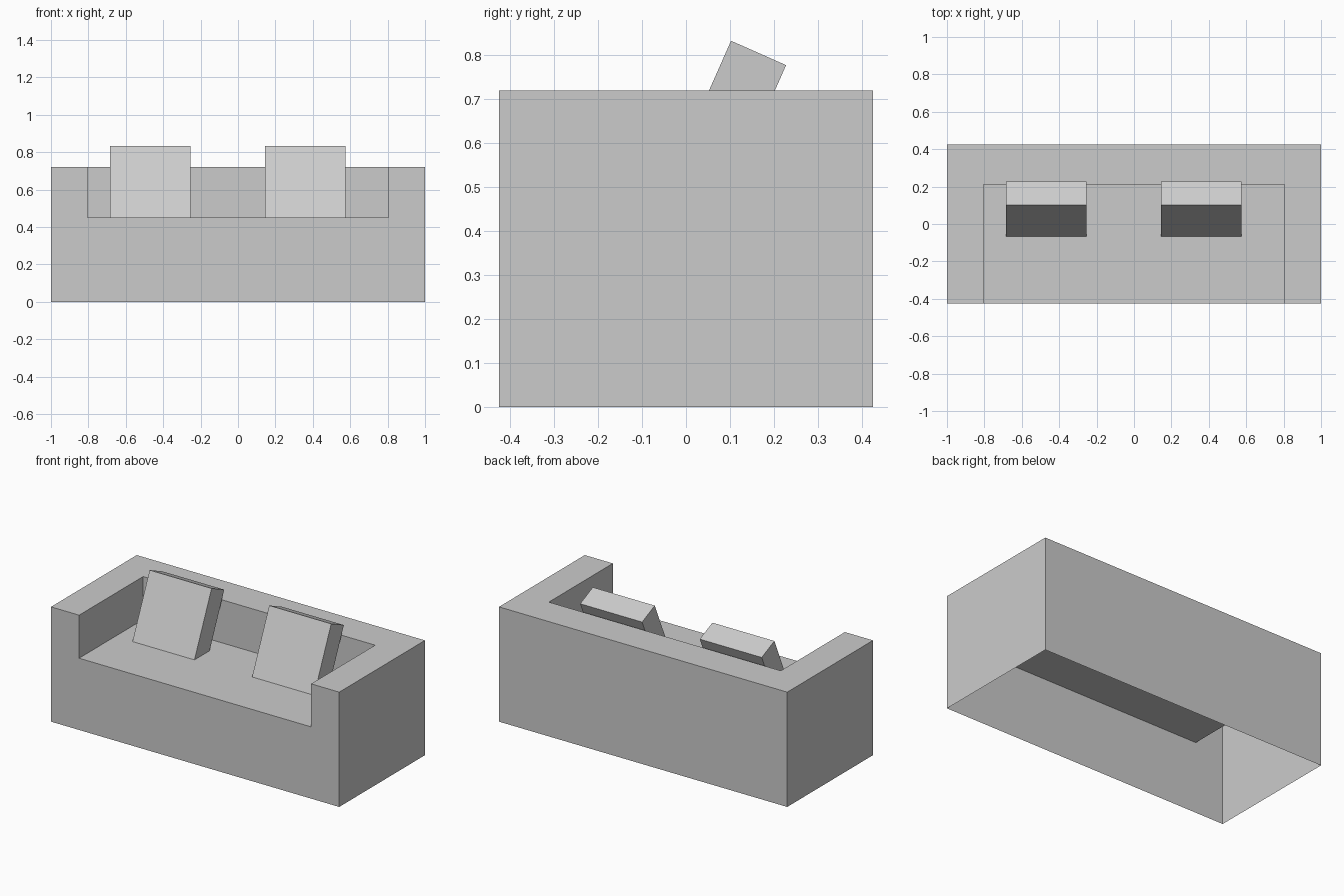
import bpy
import bmesh
import math
from mathutils import Matrix

if "Cube" in bpy.data.objects:
    bpy.data.objects.remove(bpy.data.objects["Cube"], do_unlink=True)

# Overall sizes
W, D, H = 1.0, 0.425, 0.72            # half width, half depth, height
ARM, BACK, SEAT = 0.805, 0.21, 0.45   # inner arm side, backrest front, seat height

grey = bpy.data.materials.new("grey_fabric")
grey.use_nodes = True
colour = (0.6, 0.6, 0.6, 1)
grey.diffuse_color = colour
grey.node_tree.nodes["Principled BSDF"].inputs["Base Color"].default_value = colour


def add_object(name, bm):
    mesh = bpy.data.meshes.new(name)
    bm.to_mesh(mesh)
    bm.free()
    mesh.materials.append(grey)
    obj = bpy.data.objects.new(name, mesh)
    bpy.context.collection.objects.link(obj)
    return obj


# Sofa body: a thin shell, open underneath
bm = bmesh.new()


def face(*points):
    bm.faces.new([bm.verts.new(p) for p in points])


# front panel with the seat notch
face((-W, -D, 0), (W, -D, 0), (W, -D, H), (ARM, -D, H), (ARM, -D, SEAT),
     (-ARM, -D, SEAT), (-ARM, -D, H), (-W, -D, H))
# back panel
face((W, D, 0), (-W, D, 0), (-W, D, H), (W, D, H))
# seat and front of the backrest
face((-ARM, -D, SEAT), (ARM, -D, SEAT), (ARM, BACK, SEAT), (-ARM, BACK, SEAT))
face((-ARM, BACK, SEAT), (ARM, BACK, SEAT), (ARM, BACK, H), (-ARM, BACK, H))
# top rim around the seat
face((-W, -D, H), (-ARM, -D, H), (-ARM, BACK, H), (ARM, BACK, H),
     (ARM, -D, H), (W, -D, H), (W, D, H), (-W, D, H))
# outer and inner arm sides, wound to face outward on both sides
for s in (-1, 1):
    outer = [(s * W, -D, 0), (s * W, D, 0), (s * W, D, H), (s * W, -D, H)]
    inner = [(s * ARM, -D, SEAT), (s * ARM, -D, H), (s * ARM, BACK, H), (s * ARM, BACK, SEAT)]
    face(*outer[::s])
    face(*inner[::s])
bmesh.ops.remove_doubles(bm, verts=bm.verts[:], dist=0.0001)
add_object("sofa_body", bm)

# Square cushions leaning back, sunk slightly into the seat
for name, x in (("right_cushion", -0.47), ("left_cushion", 0.36)):
    bm = bmesh.new()
    bmesh.ops.create_cube(bm, size=1, matrix=Matrix.Diagonal((0.43, 0.137, 0.43, 1)))
    cushion = add_object(name, bm)
    cushion.location = (x, 0.078, 0.609)
    cushion.rotation_euler.x = math.radians(-23.9)
